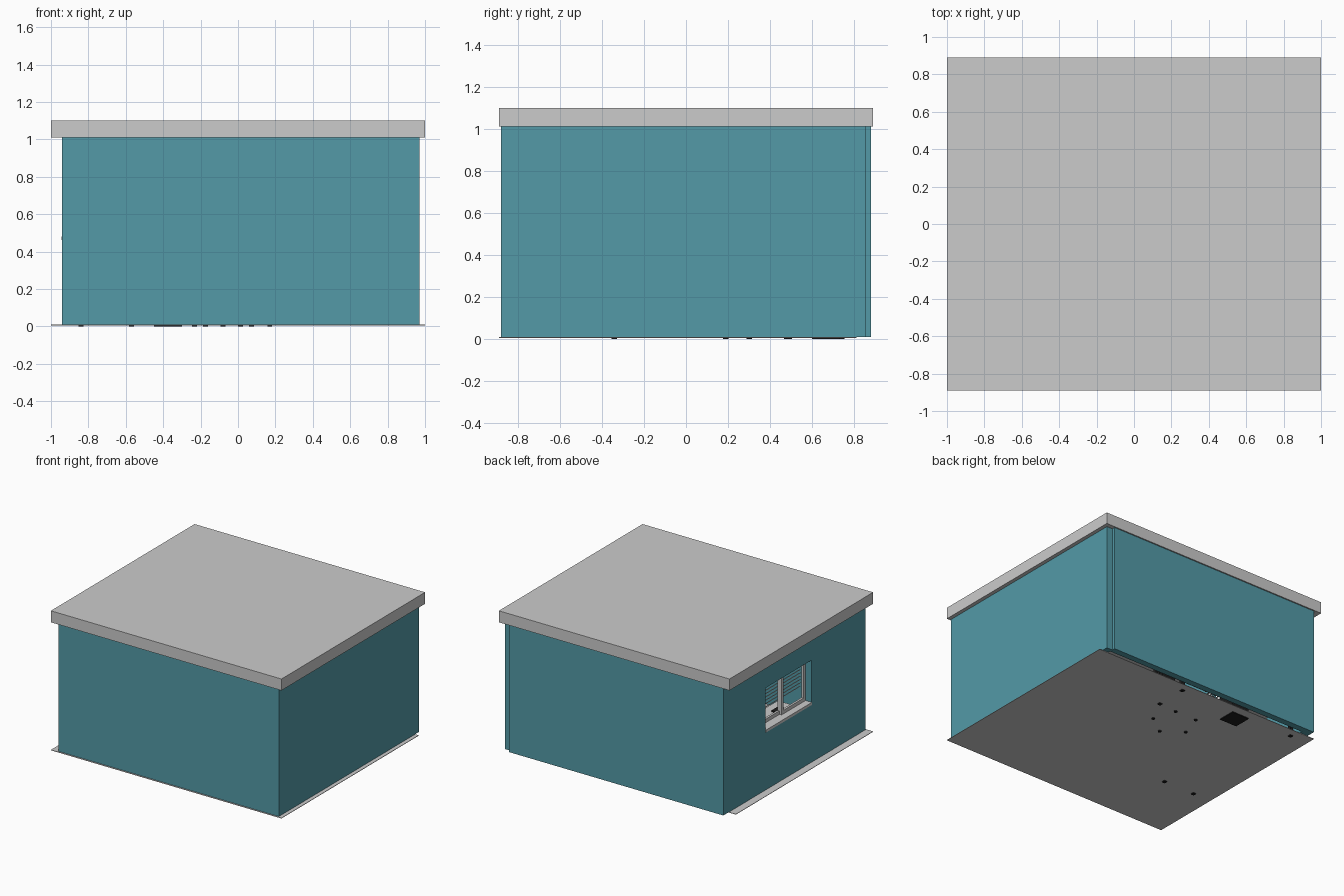
import bpy, bmesh, math

if "Cube" in bpy.data.objects:
    bpy.data.objects.remove(bpy.data.objects["Cube"])


def mat(name, rgb):
    m = bpy.data.materials.new(name)
    m.diffuse_color = (*rgb, 1)
    m.use_nodes = True
    m.node_tree.nodes["Principled BSDF"].inputs["Base Color"].default_value = m.diffuse_color
    return m


TEAL = mat("teal_paint", (0.087, 0.323, 0.386))
BLACK = mat("black_plastic", (0.012, 0.012, 0.012))


def finish(name, bm, material=None):
    bmesh.ops.recalc_face_normals(bm, faces=bm.faces)
    me = bpy.data.meshes.new(name)
    bm.to_mesh(me)
    bm.free()
    ob = bpy.data.objects.new(name, me)
    bpy.context.collection.objects.link(ob)
    if material:
        me.materials.append(material)
    return ob


def box(name, x, y, z, material=None):
    bm = bmesh.new()
    bmesh.ops.create_cube(bm, size=1)
    for v in bm.verts:
        for i, (a, b) in enumerate((x, y, z)):
            v.co[i] = a if v.co[i] < 0 else b
    return finish(name, bm, material)


def prism(name, outline, z0, z1, material=None):
    bm = bmesh.new()
    f = bm.faces.new([bm.verts.new((x, y, z0)) for x, y in outline])
    ext = bmesh.ops.extrude_face_region(bm, geom=[f])["geom"]
    for v in ext:
        if isinstance(v, bmesh.types.BMVert):
            v.co.z = z1
    return finish(name, bm, material)


def cyl(name, x, y, z0, z1, r, material=None, n=16):
    return prism(name, [(x + r * math.cos(2 * math.pi * i / n),
                         y + r * math.sin(2 * math.pi * i / n)) for i in range(n)],
                 z0, z1, material)


# Roof slab and thin floor
box("roof", (-1, 1), (-.89, .89), (1.01, 1.10))
box("floor", (-1, 1), (-.89, .81), (.006, .0095))

# Walls: outline with notched back right corner, hollowed, window cut through
walls = prism("walls", [(-.94, -.88), (.97, -.88), (.97, .855), (.92, .855),
                        (.92, .88), (-.94, .88)], .01, 1.01, TEAL)
WY0, WY1, WZ0, WZ1 = -.21, .36, .47, .81
for cutter in (box("room_cutter", (-.87, .92), (-.83, .83), (-.1, 1.2)),
               box("window_cutter", (-1.1, -.8), (WY0, WY1), (WZ0, WZ1))):
    cutter.hide_render = True
    m = walls.modifiers.new(cutter.name, 'BOOLEAN')
    m.operation = 'DIFFERENCE'
    m.solver = 'EXACT'
    m.object = cutter
bpy.context.view_layer.objects.active = walls
for m in list(walls.modifiers):
    bpy.ops.object.modifier_apply(modifier=m.name)
for n in ("room_cutter", "window_cutter"):
    bpy.data.objects.remove(bpy.data.objects[n])

# Window: sill, two sliding sashes
box("window_sill", (-.945, -.86), (WY0, WY1), (WZ0 - .008, WZ0 + .012))


def sash(name, x, y0, y1):
    t = .025
    for part, ya, yb, za, zb in (("left", y0, y0 + t, WZ0, WZ1), ("right", y1 - t, y1, WZ0, WZ1),
                                 ("bottom", y0 + t, y1 - t, WZ0, WZ0 + .04),
                                 ("top", y0 + t, y1 - t, WZ1 - t, WZ1)):
        box(f"{name}_{part}", (x, x + .018), (ya, yb), (za, zb))


mid = (WY0 + WY1) / 2
sash("front_sash", -.89, WY0, mid + .012)
sash("back_sash", -.872, mid - .012, WY1)

# Blind slats, tilted
for i in range(9):
    s = box("blind_slat", (-.012, .012), (WY0, WY1), (-.001, .001))
    s.location = (-.84, 0, .58 + i * .026)
    s.rotation_euler.y = math.radians(28)

# L-shaped desk on slim legs
prism("desk_top", [(-.87, .79), (-.87, -.38), (-.53, -.38), (-.53, .45),
                   (.21, .45), (.21, .79)], .295, .32)
for x, y in ((.17, .74), (.17, .49), (-.84, .74), (-.57, -.34), (-.84, -.34)):
    box("desk_leg", (x - .013, x + .013), (y - .013, y + .013), (0, .295), BLACK)

# Computer, monitor, keyboard, notebook
box("computer_case", (-.45, -.30), (.60, .74), (0, .22), BLACK)
box("monitor_base", (-.2, -.04), (.64, .74), (.32, .328), BLACK)
box("monitor_stem", (-.135, -.105), (.69, .71), (.328, .42), BLACK)
box("monitor_screen", (-.32, .08), (.67, .69), (.37, .59), BLACK)
box("keyboard", (-.22, -.02), (.5, .57), (.32, .33), BLACK)
box("notebook", (-.70, -.60), (-.29, -.20), (.32, .33), BLACK)

# Office chair on a five-star base
CX, CY = -.08, .35
for i in range(5):
    a = math.radians(-90 + 72 * i)
    px, py = CX + .16 * math.cos(a), CY + .16 * math.sin(a)
    cyl("caster", px, py, 0, .03, .013, BLACK, 12)
    arm = box("chair_base_arm", (0, .165), (-.011, .011), (.03, .045), BLACK)
    arm.location = (CX, CY, 0)
    arm.rotation_euler.z = a
cyl("chair_post", CX, CY, .03, .19, .016, BLACK)
box("chair_seat", (CX - .1, CX + .1), (CY - .1, CY + .1), (.19, .22), BLACK)
box("chair_back", (CX - .09, CX + .09), (CY - .12, CY - .095), (.21, .46), BLACK)
